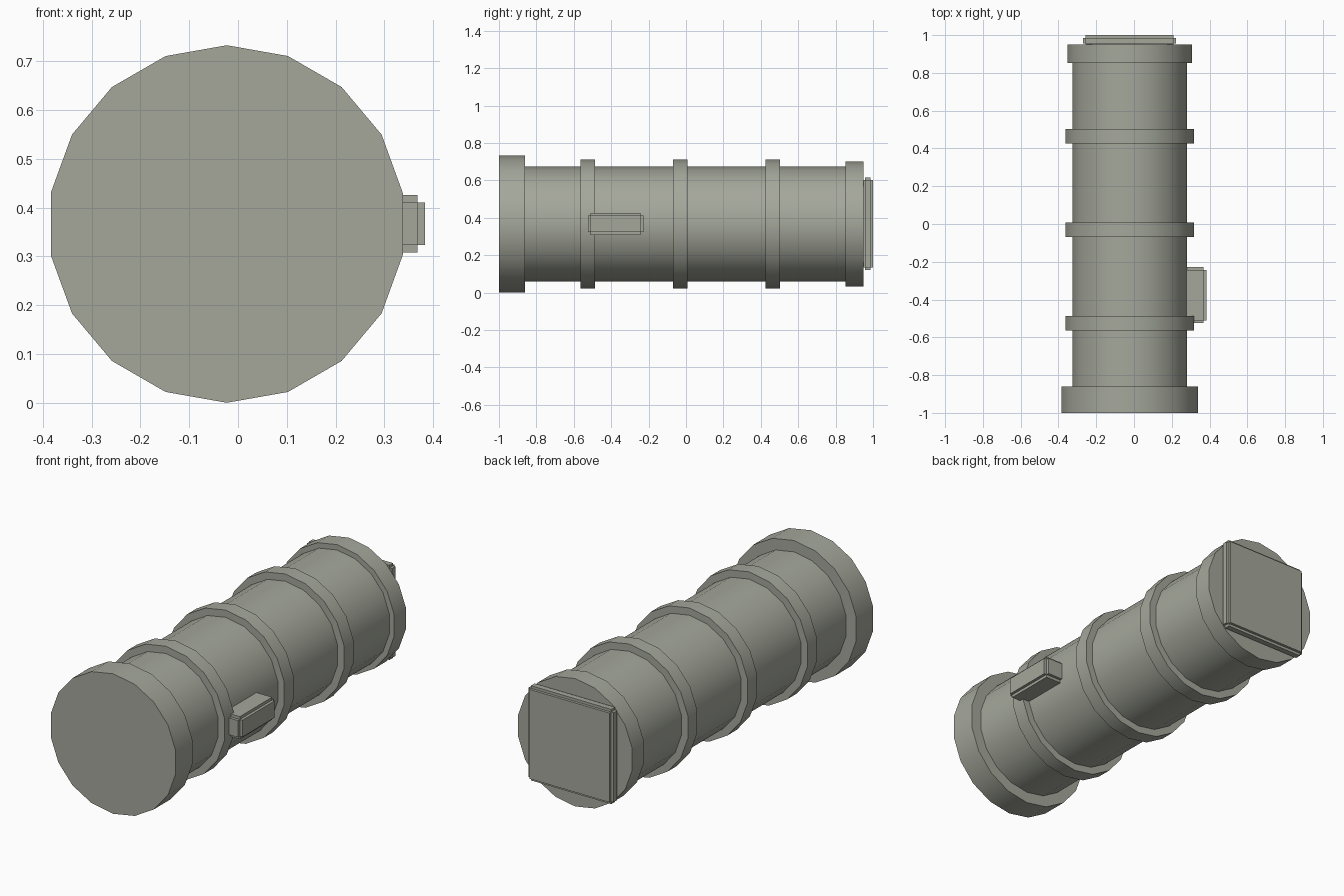
import bpy, bmesh, math
from mathutils import Matrix, Vector

if "Cube" in bpy.data.objects:
    bpy.data.objects.remove(bpy.data.objects["Cube"])

CX, CZ, SIDES = -0.023, 0.3665, 18

# Olive-grey paint
paint = bpy.data.materials.new("olive_grey")
paint.diffuse_color = (0.375, 0.39, 0.33, 1)
paint.use_nodes = True
paint.node_tree.nodes["Principled BSDF"].inputs["Base Color"].default_value = paint.diffuse_color


def finish(bm, name, smooth=False):
    bmesh.ops.recalc_face_normals(bm, faces=bm.faces)
    mesh = bpy.data.meshes.new(name)
    bm.to_mesh(mesh)
    bm.free()
    mesh.materials.append(paint)
    obj = bpy.data.objects.new(name, mesh)
    bpy.context.collection.objects.link(obj)
    if smooth:
        bpy.ops.object.select_all(action='DESELECT')
        obj.select_set(True)
        bpy.context.view_layer.objects.active = obj
        bpy.ops.object.shade_smooth_by_angle(angle=math.radians(30))
    return obj


def drum(name, radius, y0, y1):
    """18-sided cylinder along y with a corner pointing straight up."""
    bm = bmesh.new()
    rings = []
    for y in (y0, y1):
        rings.append([bm.verts.new((CX + radius * math.sin(2 * math.pi * i / SIDES), y,
                                    CZ + radius * math.cos(2 * math.pi * i / SIDES)))
                      for i in range(SIDES)])
    for i in range(SIDES):
        j = (i + 1) % SIDES
        bm.faces.new((rings[0][i], rings[0][j], rings[1][j], rings[1][i]))
    bm.faces.new(rings[0])
    bm.faces.new(rings[1])
    return finish(bm, name, True)


def stepped_box(name, lo, hi, step):
    """Box whose six faces are raised, leaving notched edges."""
    lo = Vector(lo) + Vector((step,) * 3)
    hi = Vector(hi) - Vector((step,) * 3)
    bm = bmesh.new()
    bmesh.ops.create_cube(bm, size=1, matrix=Matrix.Translation((lo + hi) / 2)
                          @ Matrix.Diagonal((*(hi - lo), 1)))
    bm.normal_update()
    raised = bmesh.ops.extrude_discrete_faces(bm, faces=bm.faces[:])["faces"]
    for face in raised:
        face.normal_update()
        offset = face.normal * step
        for v in face.verts:
            v.co += offset
    return finish(bm, name)


# Main tube and its end caps
drum("tube_body", 0.307, -0.93, 0.90)
drum("front_cap", 0.3665, -1.0, -0.86)
drum("rear_collar", 0.335, 0.853, 0.95)

# Reinforcing bands
for i, y in enumerate((-0.526, -0.031, 0.464)):
    drum(f"band_{i + 1}", 0.345, y - 0.039, y + 0.039)

# Square plate on the rear and small box on the right side
stepped_box("rear_plate", (-0.271, 0.942, 0.120), (0.222, 1.0, 0.616), 0.014)
stepped_box("side_box", (0.22, -0.525, 0.308), (0.383, -0.228, 0.426), 0.015)
